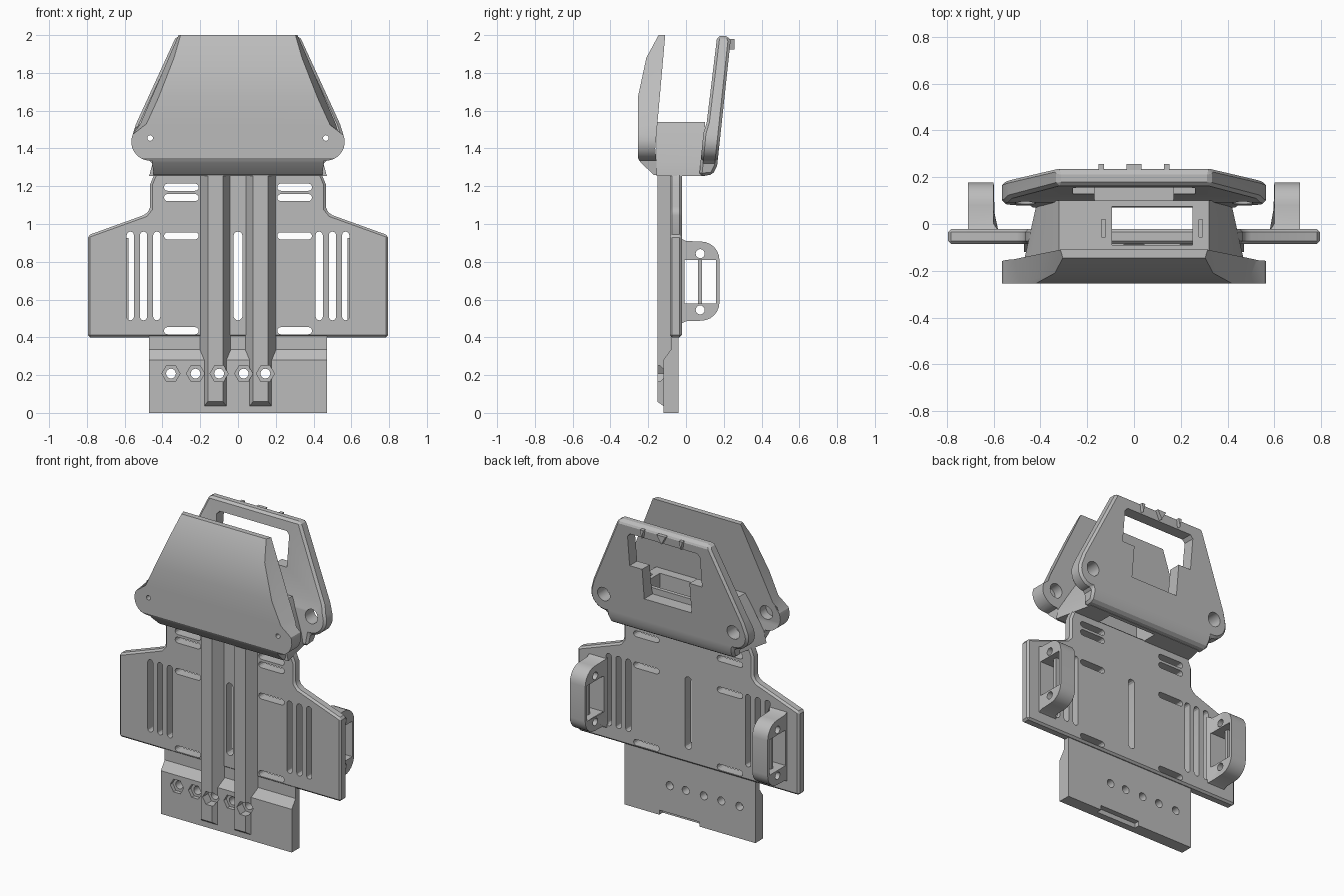
import bpy, bmesh
from math import sin, cos, radians, pi

if "Cube" in bpy.data.objects:
    bpy.data.objects.remove(bpy.data.objects["Cube"])

grey = bpy.data.materials.new("plain grey")
grey.use_nodes = True
grey.diffuse_color = (0.5, 0.5, 0.5, 1)
grey.node_tree.nodes["Principled BSDF"].inputs["Base Color"].default_value = (0.5, 0.5, 0.5, 1)


def prism(name, pts, axis, lo, hi, pts_hi=None):
    """Extrude a 2D profile along an axis, optionally to a second profile."""
    place = {"x": lambda p, t: (t, p[0], p[1]),
             "y": lambda p, t: (p[0], t, p[1]),
             "z": lambda p, t: (p[0], p[1], t)}[axis]
    bm = bmesh.new()
    a = [bm.verts.new(place(p, lo)) for p in pts]
    b = [bm.verts.new(place(p, hi)) for p in (pts_hi or pts)]
    bm.faces.new(a)
    bm.faces.new(b[::-1])
    for i in range(len(a)):
        j = (i + 1) % len(a)
        bm.faces.new((a[i], b[i], b[j], a[j]))
    bmesh.ops.recalc_face_normals(bm, faces=bm.faces)
    me = bpy.data.meshes.new(name)
    bm.to_mesh(me)
    bm.free()
    me.materials.append(grey)
    ob = bpy.data.objects.new(name, me)
    bpy.context.collection.objects.link(ob)
    return ob


def bake(ob):
    bpy.context.view_layer.update()
    dg = bpy.context.evaluated_depsgraph_get()
    me = bpy.data.meshes.new_from_object(ob.evaluated_get(dg))
    ob.modifiers.clear()
    ob.data = me


def boolean(ob, tools, op="DIFFERENCE"):
    for t in tools:
        m = ob.modifiers.new("bool", "BOOLEAN")
        m.operation, m.solver, m.object = op, "EXACT", t
    bake(ob)


def bevel(ob, width, angle=40):
    m = ob.modifiers.new("bevel", "BEVEL")
    m.width, m.segments, m.limit_method = width, 1, "ANGLE"
    m.angle_limit = radians(angle)
    bake(ob)


def discard(tools):
    for t in tools:
        bpy.data.objects.remove(t)


def rect(a0, a1, b0, b1):
    return [(a0, b0), (a1, b0), (a1, b1), (a0, b1)]


def ring(cx, cz, r, n, start=0.0):
    return [(cx + r * cos(start + 2 * pi * i / n), cz + r * sin(start + 2 * pi * i / n))
            for i in range(n)]


def arc(cx, cz, r, a0, a1, n):
    return [(cx + r * cos(radians(a0 + (a1 - a0) * i / n)),
             cz + r * sin(radians(a0 + (a1 - a0) * i / n))) for i in range(n + 1)]


def stadium(x0, x1, z0, z1):
    r = min(x1 - x0, z1 - z0) / 2
    if x1 - x0 > z1 - z0:
        z = (z0 + z1) / 2
        return arc(x1 - r, z, r, -90, 90, 6) + arc(x0 + r, z, r, 90, 270, 6)
    x = (x0 + x1) / 2
    return arc(x, z1 - r, r, 0, 180, 6) + arc(x, z0 + r, r, 180, 360, 6)


def mirrored(half):
    return half + [(-x, z) for x, z in reversed(half)]


def cutter(pts, lo=-0.3, hi=0.3):
    return prism("cutter", pts, "y", lo, hi)


# Winged mounting plate with strap slots
half = [(0.47, 0.40), (0.795, 0.40), (0.795, 0.94), (0.49, 1.05),
        (0.465, 1.08), (0.465, 1.21), (0.44, 1.27)]
plate = prism("mounting_plate", mirrored(half), "y", -0.085, -0.022)
bevel(plate, 0.012, 25)
slots = [cutter(stadium(-0.024, 0.024, 0.49, 0.96))]
for s in (-1, 1):
    for z in (0.435, 0.937, 1.14, 1.195):
        slots.append(cutter(stadium(s * 0.3 - 0.092, s * 0.3 + 0.092, z - 0.019, z + 0.019)))
    for x in (0.43, 0.50, 0.57):
        slots.append(cutter(stadium(s * x - 0.019, s * x + 0.019, 0.49, 0.96)))
boolean(plate, slots)
discard(slots)

# Thick lower block and two raised ribs, drilled with hex pockets
block = prism("lower_block", [(-0.12, 0), (-0.12, 0.28), (-0.08, 0.335), (-0.08, 0.415),
                              (-0.04, 0.415), (-0.04, 0)], "x", -0.47, 0.47)
ribs = []
for side, s in (("right", -1), ("left", 1)):
    c = s * 0.12
    rib = prism(side + "_rib", [(c - 0.08, -0.083), (c - 0.04, -0.152),
                                (c + 0.04, -0.152), (c + 0.08, -0.083)], "z", 0.0, 1.29)
    for v in rib.data.vertices:
        if v.co.z < 0.1:
            v.co.z = 0.06 if v.co.y < -0.1 else 0.01
    ribs.append(rib)
drills = []
for x in (-0.355, -0.225, -0.10, 0.03, 0.145):
    drills.append(cutter(ring(x, 0.208, 0.048, 6), -0.3, -0.095))
    drills.append(cutter(ring(x, 0.208, 0.026, 16)))
notch = cutter(rect(-0.07, 0.22, -0.1, 0.03), -0.075, 0.1)
for ob in [block] + ribs:
    boolean(ob, drills)
boolean(block, [notch])
discard(drills + [notch])

# Strap handles on the back of each wing
for side, s in (("right", -1), ("left", 1)):
    prof = ([(-0.03, 0.47), (0.0, 0.485)] + arc(0.08, 0.585, 0.097, -90, 0, 6)
            + arc(0.08, 0.81, 0.097, 0, 90, 6) + [(0.0, 0.91), (-0.03, 0.925)])
    handle = prism(side + "_handle", prof, "x", s * 0.60, s * 0.71)
    for v in handle.data.vertices:
        if v.co.y < -0.01 and abs(v.co.x) < 0.65:
            v.co.x = s * 0.58
    holes = [prism("cutter", rect(-0.008, 0.158, 0.58, 0.81), "x", 0.5 * s, 0.8 * s)]
    for z in (0.545, 0.843):
        holes.append(prism("cutter", ring(0.075, z, 0.024, 16), "x", 0.5 * s, 0.8 * s))
    boolean(handle, holes)
    discard(holes)
    prism(side + "_handle_pin", rect(0.064, 0.086, 0.575, 0.815), "x", s * 0.645, s * 0.67)


def jaw_outline(inset, top):
    """Tapered head outline with rounded lower lobes."""
    return mirrored([(0.32 - inset, top), (0.54 - inset, 1.53)]
                    + arc(0.465, 1.435, 0.1, 20, -95, 9) + [(0.445, 1.25)])


# Front shield: side profile intersected with the head outline
shield = prism("front_shield", [(-0.11, 2.0), (-0.145, 2.0), (-0.21, 1.88), (-0.255, 1.67),
                                (-0.255, 1.35), (-0.24, 1.325), (-0.17, 1.26), (-0.15, 1.26),
                                (-0.163, 1.4)], "x", -0.7, 0.7)
tool = prism("cutter", jaw_outline(0.06, 2.05), "y", -0.27, -0.08, jaw_outline(0, 2.0))
# keep the full height of the outline at both ends
for v in tool.data.vertices:
    if v.co.z > 1.9:
        v.co.z = 2.01
boolean(shield, [tool], "INTERSECT")
pockets = []
for s in (-1, 1):
    pockets += [cutter(ring(s * 0.465, 1.45, 0.045, 20), -0.22, 0.0),
                cutter(ring(s * 0.465, 1.455, 0.015, 12))]
boolean(shield, pockets)
discard(pockets + [tool])

# Back jaw: leaning frame with a stepped window
jaw = prism("back_jaw", [(0.165, 1.995), (0.225, 1.995), (0.236, 1.97), (0.165, 1.31),
                         (0.14, 1.26), (0.07, 1.255), (0.092, 1.48), (0.11, 1.54)],
            "x", -0.7, 0.7)
tool = prism("cutter", jaw_outline(0, 2.01), "y", 0.0, 0.3)
boolean(jaw, [tool], "INTERSECT")
bevel(jaw, 0.014, 50)
window = mirrored([(0.17, 1.5), (0.17, 1.70), (0.26, 1.70), (0.26, 1.90), (0.24, 1.92)])
holes = [cutter(window)] + [cutter(ring(s * 0.465, 1.45, 0.045, 20)) for s in (-1, 1)]
boolean(jaw, holes)
discard(holes + [tool])

# Small sighting lugs along the top of the back jaw
for name, x, w in (("right_lug", -0.14, 0.012), ("left_lug", 0.14, 0.012), ("centre_lug", 0, 0.032)):
    prism(name, [(x - w, 1.98), (x + w, 1.98), (x, 1.925)], "y", 0.21, 0.256)

# Bridge joining the two jaws, with a through opening
bridge = prism("jaw_bridge", [(-0.47, 1.255), (0.47, 1.255), (0.45, 1.33), (0.32, 1.54),
                              (-0.32, 1.54), (-0.45, 1.33)], "y", -0.155, 0.10)
for v in bridge.data.vertices:
    if v.co.y > 0 and abs(v.co.x) > 0.4:
        v.co.x *= 0.88
opening = prism("cutter", rect(-0.095, 0.25, -0.09, 0.075), "z", 1.1, 1.7)
grooves = [prism("cutter", rect(x - 0.008, x + 0.008, -0.055, 0.02), "z", 1.5, 1.7)
           for x in (-0.13, 0.285)]
boolean(bridge, [opening] + grooves)
discard([opening] + grooves)

# Smooth the rounded parts while keeping edges crisp
bpy.ops.object.select_all(action="DESELECT")
for ob in bpy.context.collection.objects:
    if ob.type == "MESH" and grey.name in ob.data.materials:
        ob.select_set(True)
        bpy.context.view_layer.objects.active = ob
bpy.ops.object.shade_smooth_by_angle(angle=radians(25))
